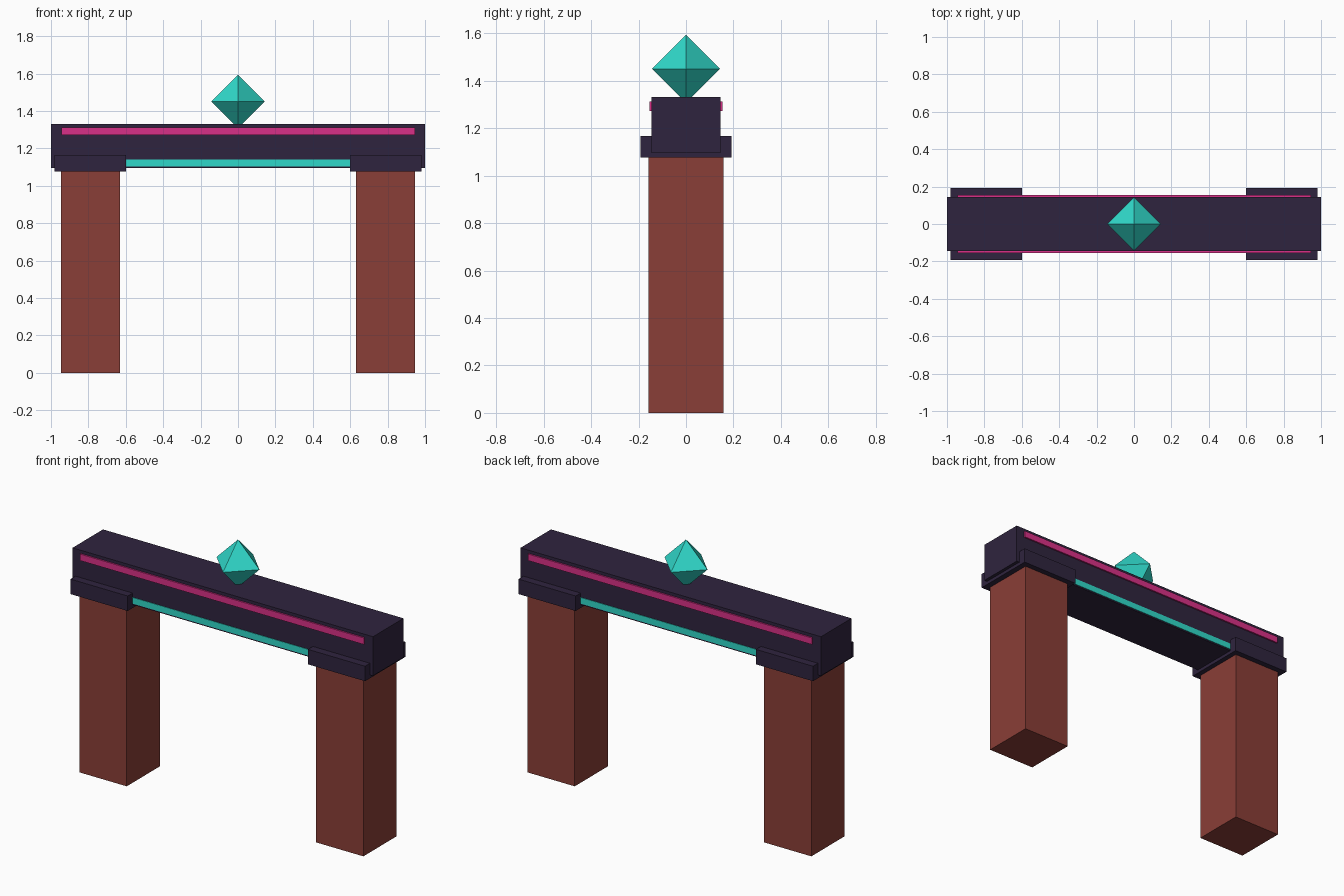
import bpy
import bmesh
from mathutils import Matrix

cube = bpy.data.objects.get("Cube")
if cube:
    bpy.data.objects.remove(cube, do_unlink=True)


def material(name, rgb):
    """Flat material from 0-255 sRGB values."""
    lin = [((c / 255 + 0.055) / 1.055) ** 2.4 for c in rgb]
    mat = bpy.data.materials.new(name)
    mat.use_nodes = True
    mat.diffuse_color = (*lin, 1)
    bsdf = mat.node_tree.nodes["Principled BSDF"]
    bsdf.inputs["Base Color"].default_value = (*lin, 1)
    bsdf.inputs["Roughness"].default_value = 0.8
    return mat


brick = material("brick red", (138, 62, 55))
plum = material("dark plum", (47, 36, 62))
pink = material("hot pink", (217, 48, 136))
teal = material("turquoise", (48, 217, 202))


def finish(name, bm, mat):
    mesh = bpy.data.meshes.new(name)
    bm.to_mesh(mesh)
    bm.free()
    mesh.materials.append(mat)
    obj = bpy.data.objects.new(name, mesh)
    bpy.context.collection.objects.link(obj)
    return obj


def box(name, mat, x, y, z):
    """Box spanning the given (low, high) range on each axis."""
    spans = (x, y, z)
    centre = [(a + b) / 2 for a, b in spans]
    size = [b - a for a, b in spans]
    bm = bmesh.new()
    bmesh.ops.create_cube(bm, size=1, matrix=Matrix.Translation(centre) @ Matrix.Diagonal((*size, 1)))
    return finish(name, bm, mat)


def mirrored(lo, hi, side):
    return tuple(sorted((lo * side, hi * side)))


# Pillars and their capitals
for side, label in ((1, "left"), (-1, "right")):
    box(f"{label}_pillar", brick, mirrored(0.63, 0.945, side), (-0.158, 0.158), (0, 1.08))
    box(f"{label}_capital", plum, mirrored(0.6, 0.98, side), (-0.192, 0.192), (1.076, 1.166))

# Lintel beam
box("lintel", plum, (-1, 1), (-0.145, 0.145), (1.096, 1.331))

# Glowing strips on front and back of the lintel
for side, label in ((-1, "front"), (1, "back")):
    box(f"{label}_upper_strip", pink, (-0.945, 0.945), mirrored(0.144, 0.154, side), (1.273, 1.312))
    box(f"{label}_lower_strip", teal, (-0.61, 0.61), mirrored(0.144, 0.148, side), (1.104, 1.141))

# Floating octahedral crystal
bm = bmesh.new()
radius = 0.143
bmesh.ops.create_cone(bm, segments=4, radius1=radius, radius2=0, depth=radius,
                      matrix=Matrix.Translation((0, 0, radius / 2)))
bmesh.ops.delete(bm, geom=[f for f in bm.faces if len(f.verts) == 4], context="FACES_ONLY")
bmesh.ops.mirror(bm, geom=bm.verts[:] + bm.edges[:] + bm.faces[:], axis="Z", merge_dist=0.001)
bmesh.ops.remove_doubles(bm, verts=bm.verts[:], dist=0.001)
bmesh.ops.recalc_face_normals(bm, faces=bm.faces[:])
crystal = finish("crystal", bm, teal)
crystal.location.z = 1.45
